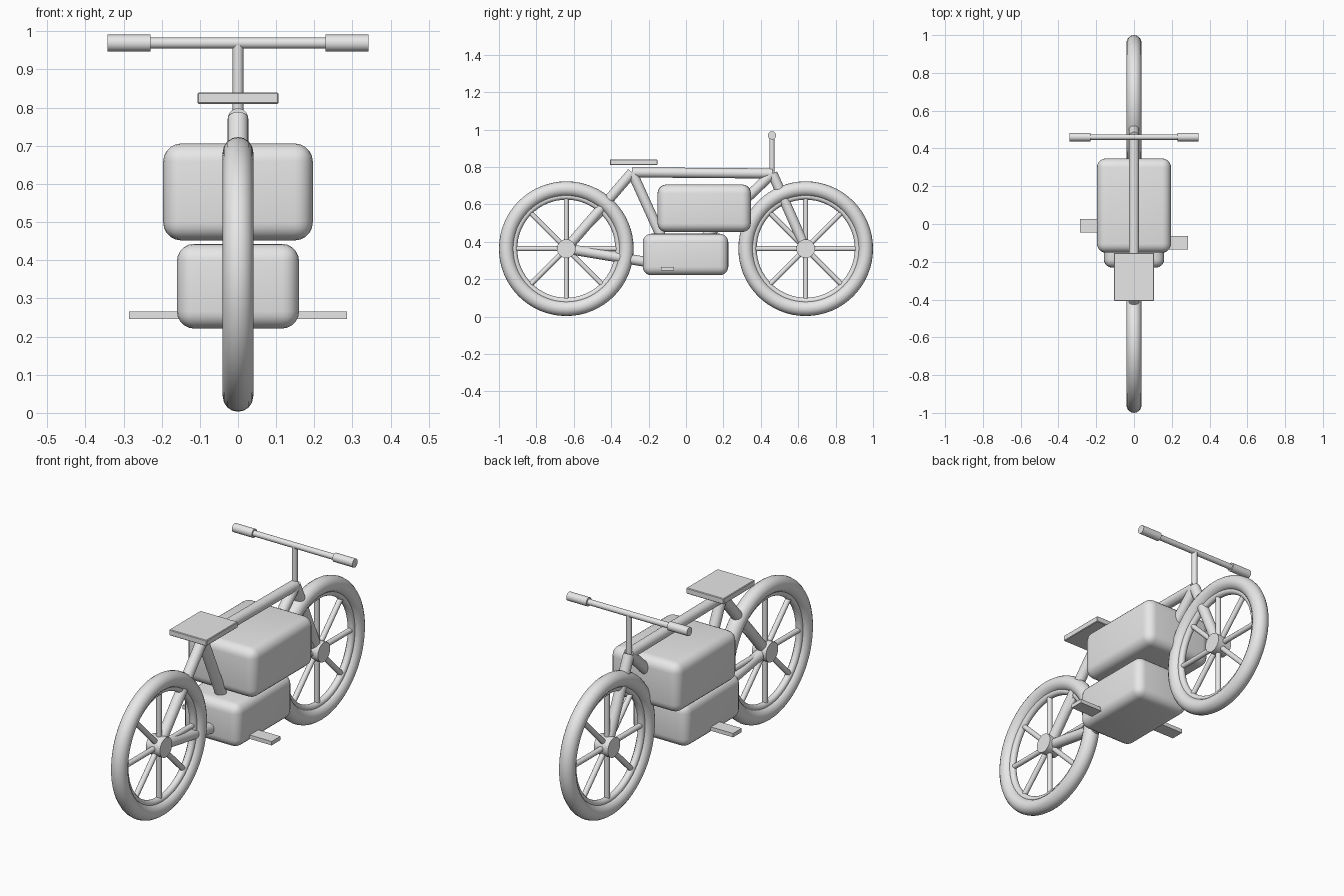
import bpy, math
from mathutils import Vector

if "Cube" in bpy.data.objects:
    bpy.data.objects.remove(bpy.data.objects["Cube"])

metal = bpy.data.materials.new("light grey")
metal.diffuse_color = (0.8, 0.8, 0.8, 1)
metal.use_nodes = True
metal.node_tree.nodes["Principled BSDF"].inputs["Base Color"].default_value = metal.diffuse_color


def finish(name, smooth=True):
    ob = bpy.context.object
    ob.name = name
    ob.data.materials.append(metal)
    if smooth:
        bpy.ops.object.shade_smooth_by_angle(angle=math.radians(40))
    return ob


def rod(name, a, b, r, sides=24):
    a, b = Vector(a), Vector(b)
    d = b - a
    bpy.ops.mesh.primitive_cylinder_add(
        vertices=sides, radius=r, depth=d.length, location=(a + b) / 2,
        rotation=d.to_track_quat('Z', 'Y').to_euler())
    return finish(name)


def box(name, lo, hi, bevel=0.0, segments=1):
    lo, hi = Vector(lo), Vector(hi)
    bpy.ops.mesh.primitive_cube_add(size=1, location=(lo + hi) / 2)
    bpy.context.object.scale = hi - lo
    bpy.ops.object.transform_apply(location=False, rotation=False, scale=True)
    if bevel:
        m = bpy.context.object.modifiers.new("rounding", 'BEVEL')
        m.width, m.segments = bevel, segments
        bpy.ops.object.modifier_apply(modifier=m.name)
    return finish(name, smooth=segments > 1)


def ring(name, centre, major, minor):
    bpy.ops.mesh.primitive_torus_add(
        location=centre, rotation=(0, math.pi / 2, 0), major_radius=major,
        minor_radius=minor, major_segments=64, minor_segments=16)
    finish(name)


# Wheels: tyre, rim, hub and eight spokes each
WHEEL_Y, WHEEL_Z = 0.64, 0.363
for side, y in (("rear", -WHEEL_Y), ("front", WHEEL_Y)):
    c = Vector((0, y, WHEEL_Z))
    ring(side + "_tyre", c, 0.32, 0.04)
    ring(side + "_rim", c, 0.28, 0.018)
    rod(side + "_hub", c - Vector((0.04, 0, 0)), c + Vector((0.04, 0, 0)), 0.05)
    for i in range(8):
        t = i * math.pi / 4
        rod(f"{side}_spoke_{i + 1}", c, c + 0.275 * Vector((0, math.cos(t), math.sin(t))), 0.0135, 12)

# Frame tubes
saddle_joint = (0, -0.288, 0.771)
head = (0, 0.462, 0.765)
crank = (0, -0.06, 0.267)
rear_axle = (0, -WHEEL_Y, WHEEL_Z)
front_axle = (0, WHEEL_Y, WHEEL_Z)
for name, a, b in (("top_tube", saddle_joint, head),
                   ("seat_tube", saddle_joint, crank),
                   ("down_tube", head, crank),
                   ("chain_stay", rear_axle, crank),
                   ("seat_stay", rear_axle, saddle_joint),
                   ("fork", head, front_axle)):
    rod(name, a, b, 0.027)

# Tank and engine blocks
box("tank", (-0.196, -0.152, 0.452), (0.196, 0.347, 0.706), 0.047, 5)
box("engine", (-0.16, -0.231, 0.221), (0.16, 0.226, 0.443), 0.045, 5)

# Seat plate
box("seat", (-0.106, -0.407, 0.81), (0.106, -0.153, 0.84), 0.003)

# Foot pegs, staggered left and right
box("left_pedal", (-0.285, -0.044, 0.246), (-0.14, 0.026, 0.266))
box("right_pedal", (0.14, -0.134, 0.246), (0.285, -0.064, 0.266))

# Steering stem, bar and grips
BAR_Y, BAR_Z = 0.46, 0.969
rod("stem", (0, BAR_Y, 0.765), (0, BAR_Y, BAR_Z), 0.014)
rod("handlebar", (-0.25, BAR_Y, BAR_Z), (0.25, BAR_Y, BAR_Z), 0.0145)
for name, s in (("left_grip", -1), ("right_grip", 1)):
    rod(name, (s * 0.229, BAR_Y, BAR_Z), (s * 0.342, BAR_Y, BAR_Z), 0.022)
